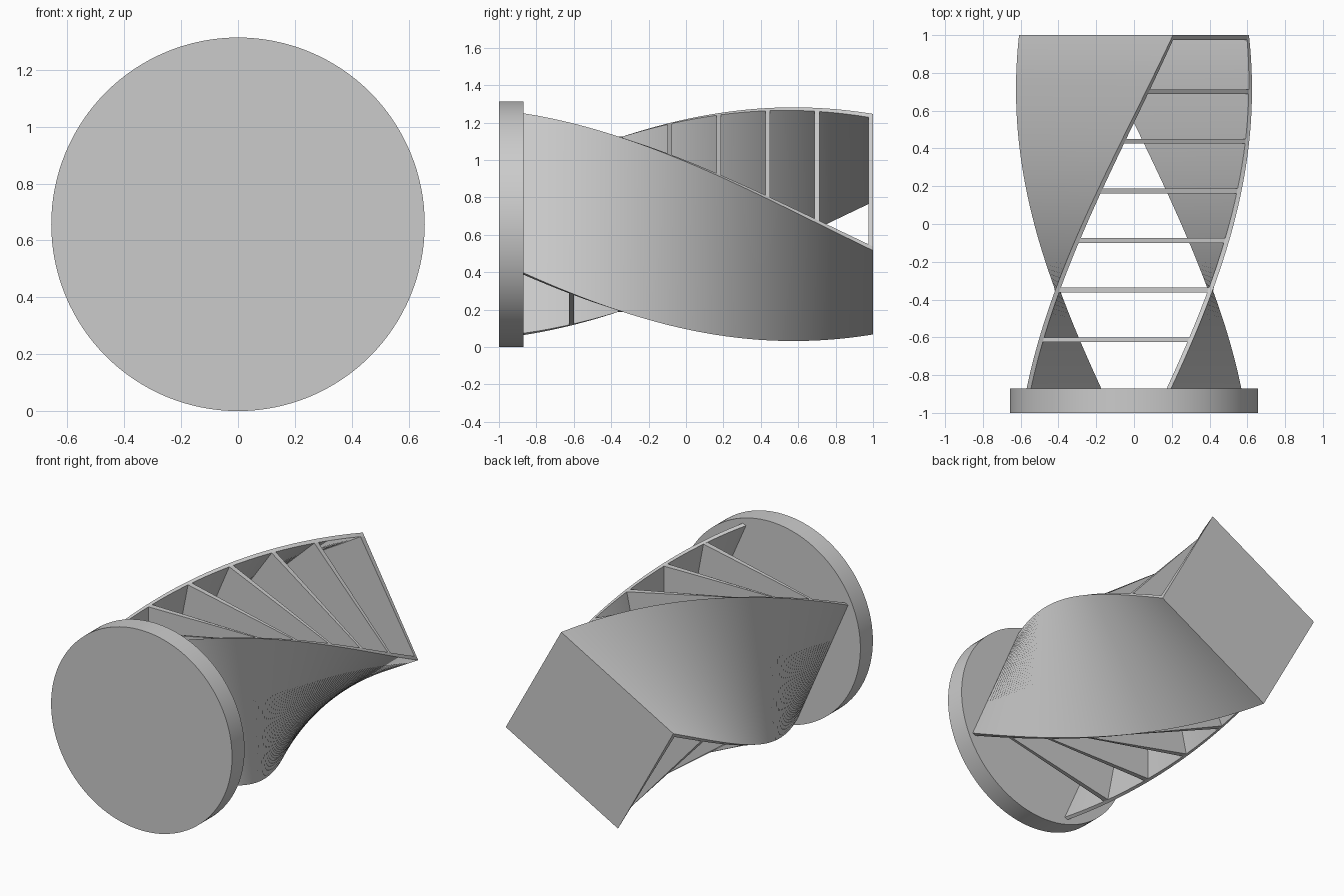
import bpy, bmesh
from math import radians, sin, cos, pi

if "Cube" in bpy.data.objects:
    bpy.data.objects.remove(bpy.data.objects["Cube"])

CZ = 0.657            # height of the long axis
HX, HZ = 0.417, 0.465  # half width and half height of the twisted body
T = 0.025             # wall thickness


def twisted_box(name, x0, x1, y0, y1, z0, z1, n):
    """Box along y in n slices, every slice turned about the long axis."""
    bm = bmesh.new()
    rings = []
    for i in range(n + 1):
        y = y0 + (y1 - y0) * i / n
        a = radians(-45.3 * (y + 0.35))
        c, s = cos(a), sin(a)
        rings.append([bm.verts.new((x * c - z * s, y, x * s + z * c + CZ))
                      for x, z in ((x0, z0), (x1, z0), (x1, z1), (x0, z1))])
    for p, q in zip(rings, rings[1:]):
        for k in range(4):
            m = (k + 1) % 4
            bm.faces.new((p[k], p[m], q[m], q[k]))
    bm.faces.new(rings[0][::-1])
    bm.faces.new(rings[-1])
    bmesh.ops.recalc_face_normals(bm, faces=bm.faces)
    mesh = bpy.data.meshes.new(name)
    bm.to_mesh(mesh)
    bm.free()
    ob = bpy.data.objects.new(name, mesh)
    bpy.context.collection.objects.link(ob)
    return ob


def smooth(ob):
    bpy.ops.object.select_all(action='DESELECT')
    ob.select_set(True)
    bpy.context.view_layer.objects.active = ob
    bpy.ops.object.shade_smooth_by_angle(angle=radians(30))


# round base disc
bpy.ops.mesh.primitive_cylinder_add(vertices=128, radius=0.657, depth=0.13,
                                    location=(0, -0.935, CZ), rotation=(pi / 2, 0, 0))
disc = bpy.context.object
disc.name = "base_disc"
smooth(disc)

# two opposite twisted walls
smooth(twisted_box("left_wall", -HX, -HX + T, -0.87, 1, -HZ, HZ, 80))
smooth(twisted_box("right_wall", HX - T, HX, -0.87, 1, -HZ, HZ, 80))

# cross panels between the walls
for i in range(6):
    y = -0.6125 + 0.2625 * i
    twisted_box(f"cross_panel_{i + 1}", -HX + T, HX - T, y - T / 2, y + T / 2, -HZ, HZ, 1)

# closing panel at the far end
twisted_box("end_panel", -HX + T, HX - T, 1 - T, 1, -HZ, HZ, 1)
